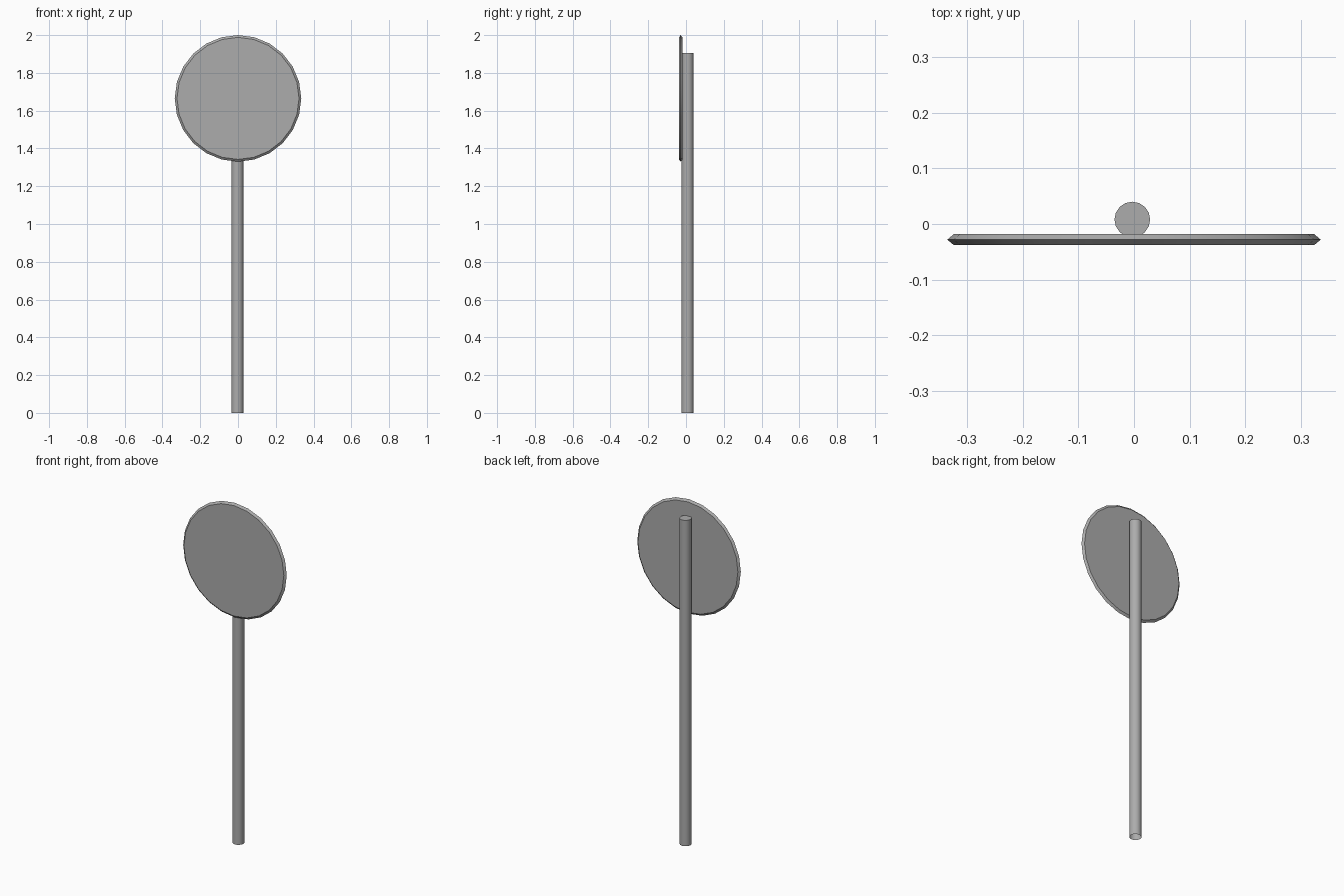
import bpy
import bmesh
import math

cube = bpy.data.objects.get("Cube")
if cube:
    bpy.data.objects.remove(cube, do_unlink=True)

grey = bpy.data.materials.new("mid grey")
grey.use_nodes = True
grey.diffuse_color = (0.415, 0.415, 0.415, 1)
grey.node_tree.nodes["Principled BSDF"].inputs["Base Color"].default_value = grey.diffuse_color


def lathe(name, profile, sides, location, rotation=(0, 0, 0), closed_base=True):
    """Solid of revolution about local z from (radius, height) rings."""
    bm = bmesh.new()
    rings = []
    for radius, height in profile:
        angles = [math.tau * i / sides for i in range(sides)]
        rings.append([bm.verts.new((radius * math.cos(a), radius * math.sin(a), height))
                      for a in angles])
    for low, high in zip(rings, rings[1:]):
        for i in range(sides):
            j = (i + 1) % sides
            bm.faces.new((low[i], low[j], high[j], high[i]))
    if closed_base:
        bm.faces.new(rings[0][::-1])
    bm.faces.new(rings[-1])
    mesh = bpy.data.meshes.new(name)
    bm.to_mesh(mesh)
    bm.free()
    mesh.materials.append(grey)
    obj = bpy.data.objects.new(name, mesh)
    obj.location = location
    obj.rotation_euler = rotation
    bpy.context.collection.objects.link(obj)
    bpy.ops.object.select_all(action="DESELECT")
    obj.select_set(True)
    bpy.context.view_layer.objects.active = obj
    bpy.ops.object.shade_smooth_by_angle(angle=math.radians(30))


# Round post, slightly off centre, open at the foot
lathe("post", [(0.032, 0), (0.032, 1.905)], 16, (-0.003, 0.008, 0), closed_base=False)

# Thin sign disc with a bevelled rim, fixed to the front of the post
lathe("sign_disc", [(0.323, -0.01), (0.335, 0), (0.323, 0.01)], 24,
      (0, -0.028, 1.665), (math.pi / 2, 0, 0))
